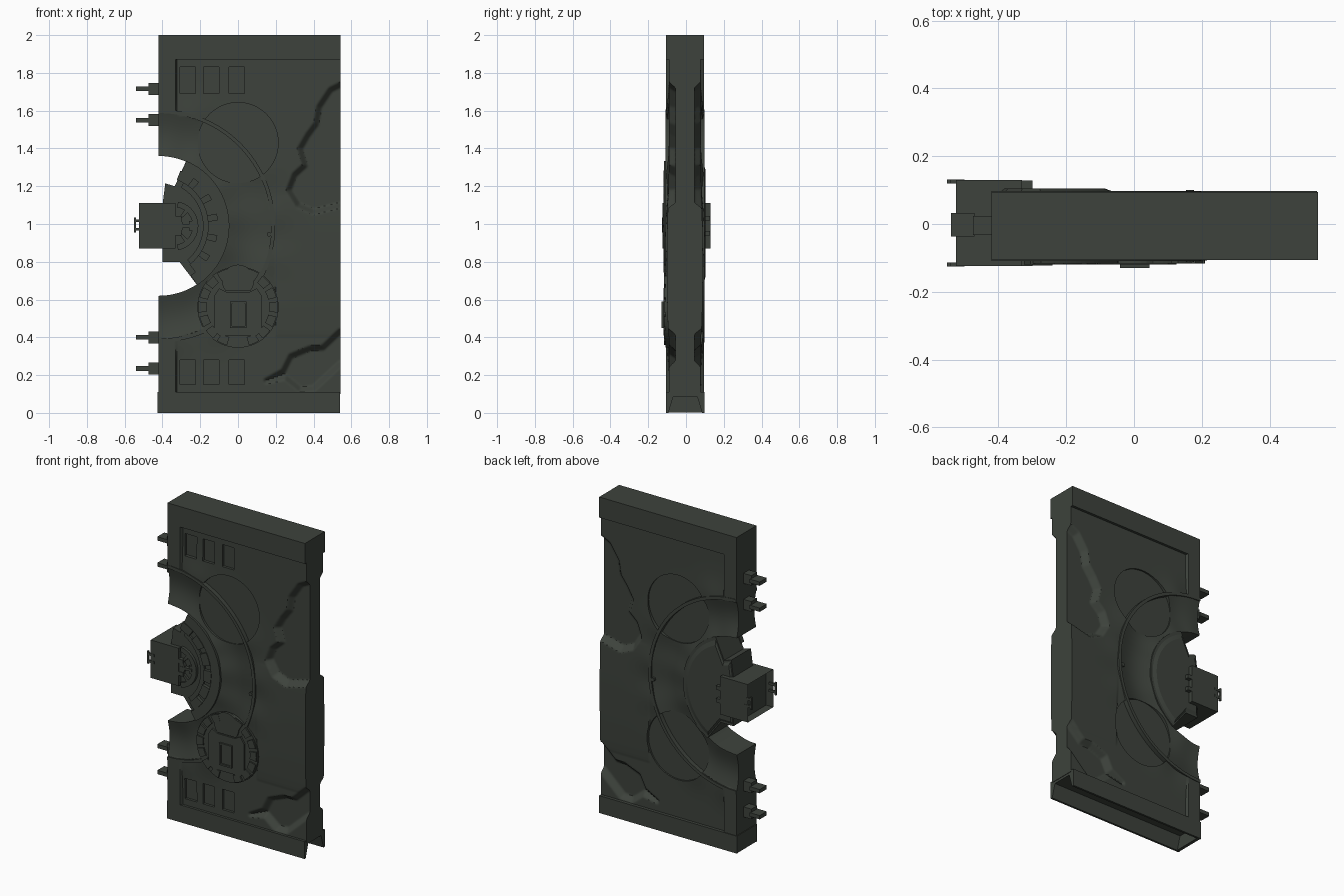
import bpy, bmesh, math
from mathutils import Vector

if "Cube" in bpy.data.objects:
    bpy.data.objects.remove(bpy.data.objects["Cube"])

paint = bpy.data.materials.new("dark_green_metal")
paint.diffuse_color = (0.047, 0.055, 0.045, 1)
paint.use_nodes = True
paint.node_tree.nodes["Principled BSDF"].inputs["Base Color"].default_value = paint.diffuse_color
YC = -0.006                      # mid-plane of the door leaf
C = (-0.42, 0.99)                # centre of the lock bite and of the big arc
XR = 0.543                       # right edge


def finish(name, bm):
    bmesh.ops.recalc_face_normals(bm, faces=bm.faces)
    me = bpy.data.meshes.new(name)
    bm.to_mesh(me)
    bm.free()
    me.materials.append(paint)
    ob = bpy.data.objects.new(name, me)
    bpy.context.collection.objects.link(ob)
    return ob


def add_prism(bm, pts, y0, y1):
    a = [bm.verts.new((x, y0, z)) for x, z in pts]
    b = [bm.verts.new((x, y1, z)) for x, z in pts]
    n = len(pts)
    faces = [bm.faces.new(a), bm.faces.new(b[::-1])]
    for i in range(n):
        j = (i + 1) % n
        faces.append(bm.faces.new((a[j], a[i], b[i], b[j])))
    return faces


def prisms(name, items):
    bm = bmesh.new()
    for pts, y0, y1 in items:
        add_prism(bm, pts, y0, y1)
    return finish(name, bm)


def rect(x0, x1, z0, z1):
    return [(x0, z0), (x1, z0), (x1, z1), (x0, z1)]


def arc(c, r, a0, a1, n=32):
    return [(c[0] + r * math.cos(math.radians(a0 + (a1 - a0) * i / n)),
             c[1] + r * math.sin(math.radians(a0 + (a1 - a0) * i / n))) for i in range(n + 1)]


def sector(c, r0, r1, a0, a1, n=32):
    return arc(c, r1, a0, a1, n) + arc(c, r0, a1, a0, n)


def circle(c, r, n=64):
    return arc(c, r, 0, 360, n)[:-1]


# --- door leaf: relief surface with rocky recesses along the right edge ---
RECESSES = [
    [(.62, 1.76), (.54, 1.735), (.49, 1.71), (.43, 1.62), (.415, 1.53), (.37, 1.47), (.33, 1.40),
     (.355, 1.31), (.30, 1.26), (.27, 1.18), (.32, 1.10), (.40, 1.065), (.54, 1.10), (.62, 1.10)],
    [(.62, .46), (.54, .43), (.45, .345), (.38, .34), (.28, .30), (.24, .22), (.15, .17),
     (.25, .19), (.33, .125), (.40, .13), (.54, .26), (.62, .29)],
]


def inside_depth(x, z, poly):
    inside, best = False, 9.0
    for (ax, az), (bx, bz) in zip(poly, poly[1:] + poly[:1]):
        if (az > z) != (bz > z) and x < (bx - ax) * (z - az) / (bz - az) + ax:
            inside = not inside
        dx, dz = bx - ax, bz - az
        t = max(0, min(1, ((x - ax) * dx + (z - az) * dz) / (dx * dx + dz * dz)))
        best = min(best, math.hypot(x - ax - t * dx, z - az - t * dz))
    return best if inside else -best


def relief(x, z):
    r = math.hypot(x - C[0], z - C[1])
    ang = math.atan2(z - C[1], x - C[0])
    if r < 0.60:                                    # hollow band inside the arc
        h = 0.097 - 0.019 * math.sin(math.pi * max(0, min(1, (r - .37) / .23)))
        h += 0.002 * math.sin(14 * ang)
    else:                                           # swell outside the arc, with folds
        s = math.exp(-((r - .60) / .11) ** 2)
        h = 0.084 + 0.011 * s + 0.004 * s * math.sin(16 * ang)
        if 0.4 < z < 1.15 and x > 0.2:              # thick band reaching the right edge
            h += 0.011 * (1 - s) * math.sin(math.pi * (z - .4) / .75) ** .5
        if x < -0.33:                               # left frame
            h = 0.1
    for poly in RECESSES:
        if x > 0.1:
            d = inside_depth(x, z, poly)
            t = max(0, min(1, (d + 0.016) / 0.03))
            h = h * (1 - t) + 0.05 * t
    return min(h, 0.1)


NX, NZ = 130, 220
bm = bmesh.new()
sides = {-1: [], 1: []}
for i in range(NX + 1):
    x = -0.42 + (XR + 0.42) * i / NX
    for j in range(NZ + 1):
        z = 0.1 + 1.78 * j / NZ
        h = relief(x, z)
        for s in sides:
            sides[s].append(bm.verts.new((x, YC + s * h, z)))
W = NZ + 1
for s in sides:
    v = sides[s]
    for i in range(NX):
        for j in range(NZ):
            q = [v[i * W + j], v[(i + 1) * W + j], v[(i + 1) * W + j + 1], v[i * W + j + 1]]
            bm.faces.new(q if s < 0 else q[::-1])
rim = ([i * W for i in range(NX)] + [NX * W + j for j in range(NZ)] +
       [i * W + NZ for i in range(NX, 0, -1)] + [j for j in range(NZ, 0, -1)])
for a, b in zip(rim, rim[1:] + rim[:1]):
    bm.faces.new((sides[-1][b], sides[-1][a], sides[1][a], sides[1][b]))
leaf = finish("door_leaf", bm)

# cutter: lock bite, round dishes front and back, slots on the front
cuts = [(circle(C, 0.37, 96), -0.3, 0.3)]
for z in (1.43, 0.56):
    cuts += [(circle((0, z), 0.213), -0.3, -0.081), (circle((0, z), 0.213), 0.069, 0.3)]
for z0, z1 in ((1.69, 1.83), (0.15, 0.28)):
    for x in (-0.267, -0.142, -0.006):
        cuts.append((rect(x - .041, x + .041, z0, z1), -0.3, -0.074))
cutter = prisms("leaf_cutter", cuts)
cutter.hide_render = True
mod = leaf.modifiers.new("cut", 'BOOLEAN')
mod.operation, mod.object, mod.solver = 'DIFFERENCE', cutter, 'EXACT'
bpy.context.view_layer.objects.active = leaf
leaf.select_set(True)
bpy.ops.object.modifier_apply(modifier="cut")
bpy.data.objects.remove(cutter)
bpy.ops.object.shade_smooth_by_angle(angle=math.radians(35))

# --- top beam and hollow bottom beam ---
prisms("top_beam", [(rect(-.42, XR, 1.87, 2.0), -0.106, 0.094)])
bm = bmesh.new()
outline = [(-.106, 0), (-.106, .11), (.098, .11), (.098, 0), (.085, 0), (.06, .085), (-.068, .085), (-.093, 0)]
ends = [[bm.verts.new((x, y, z)) for y, z in outline] for x in (-.425, .54)]
for i in range(8):
    j = (i + 1) % 8
    bm.faces.new((ends[0][i], ends[0][j], ends[1][j], ends[1][i]))
for e in ends:
    bm.faces.new(e)
finish("bottom_beam", bm)
prisms("bottom_beam_end", [(rect(-.425, -.405, .002, .1), -0.1, 0.092)])

# --- big arc rib running through both faces ---
prisms("arc_rib", [(sector(C, 0.597, 0.617, -90, 90, 64), -0.109, 0.097)])
prisms("rib_stud", [(circle((.165, .945), .012, 8), -0.112, 0.1)])

# --- lock wheel in the bite ---
plate = arc(C, .374, -57, 67, 40) + [(-.335, 1.2), (-.385, 1.215), (-.4, 1.1), (-.4, .8), (-.31, .8)]
parts = [(plate, -0.1, 0.096), (sector(C, .312, .374, -57, 67, 40), -0.116, -0.09)]
parts += [(sector(C, .262, .314, a - 7.5, a + 7.5, 4), -0.12, -0.09) for a in range(-44, 64, 21)]
parts.append((sector(C, .235, .264, -50, 60), -0.112, -0.09))
H = (-0.34, 0.99)
parts += [(sector(H, .10, .13, -80, 80, 20), -0.118, -0.09), (circle(H, .05, 20), -0.12, -0.09)]
for a in (-50, 0, 50):
    parts.append((sector(H, .04, .11, a - 6, a + 6, 2), -0.115, -0.09))
prisms("lock_wheel", parts)
# gently domed back of the wheel
bm = bmesh.new()
outer = [bm.verts.new((x, .09, z)) for x, z in plate]
inner = [bm.verts.new((-.3 + (x + .3) * .85, .104, .99 + (z - .99) * .85)) for x, z in plate]
for i in range(len(plate)):
    j = (i + 1) % len(plate)
    bm.faces.new((outer[i], outer[j], inner[j], inner[i]))
bm.faces.new(inner)
bm.faces.new(outer[::-1])
finish("lock_wheel_back", bm)

# --- lock box with recessed end, catches and handles ---
bm = bmesh.new()
faces = add_prism(bm, rect(-.525, -.33, .87, 1.11), -0.124, 0.13)
end = min(faces, key=lambda f: f.calc_center_median().x)
bmesh.ops.inset_region(bm, faces=[end], thickness=0.025)
bmesh.ops.translate(bm, verts=end.verts, vec=Vector((0.05, 0, 0)))
finish("lock_box", bm)
prisms("lock_handles", [(r, y, y + .012) for y in (-.126, .119) for r in
                        (rect(-.551, -.54, .955, 1.035), rect(-.545, -.5, .965, .98), rect(-.545, -.5, 1.01, 1.025))])
prisms("lock_clamps", [(rect(-.35, -.3, z - .012, z + .012), y, y + .03)
                       for y in (-.124, .098) for z in (.95, 1.03)] +
       [(rect(-.26, -.235, .965, 1.015), -.118, -.09), (rect(-.32, -.24, .982, .998), -.122, -.09)])

# --- round mechanism on the lower front ---
G = (0.0, 0.56)
parts = [(circle(G, .215), -0.108, -0.075)]
for a in list(range(-66, 67, 22)) + list(range(114, 247, 22)):
    parts.append((sector(G, .165, .21, a - 8, a + 8, 4), -0.117, -0.1))
parts.append(([(-.10, .41), (.10, .41), (.125, .44), (.125, .62), (.10, .66),
               (.06, .64), (-.06, .64), (-.10, .66), (-.125, .62), (-.125, .44)], -0.119, -0.1))
parts.append((arc((0, .70), .085, -40, 220, 20), -0.116, -0.1))
for r in (rect(-.042, -.032, .45, .59), rect(.036, .046, .45, .59),
          rect(-.032, .036, .45, .46), rect(-.032, .036, .58, .59)):
    parts.append((r, -0.130, -0.11))
parts.append((rect(-.03, .034, .462, .578), -0.124, -0.11))
prisms("round_mechanism", parts)

# --- locking pins on the left edge ---
parts = []
for z in (1.715, 1.55, 0.40, 0.235):
    parts.append((rect(-.475, -.40, z - .032, z + .032), YC - .026, YC + .03))
    parts.append((rect(-.54, -.47, z - .012, z + .012), -.037, .033))
prisms("locking_pins", parts)
